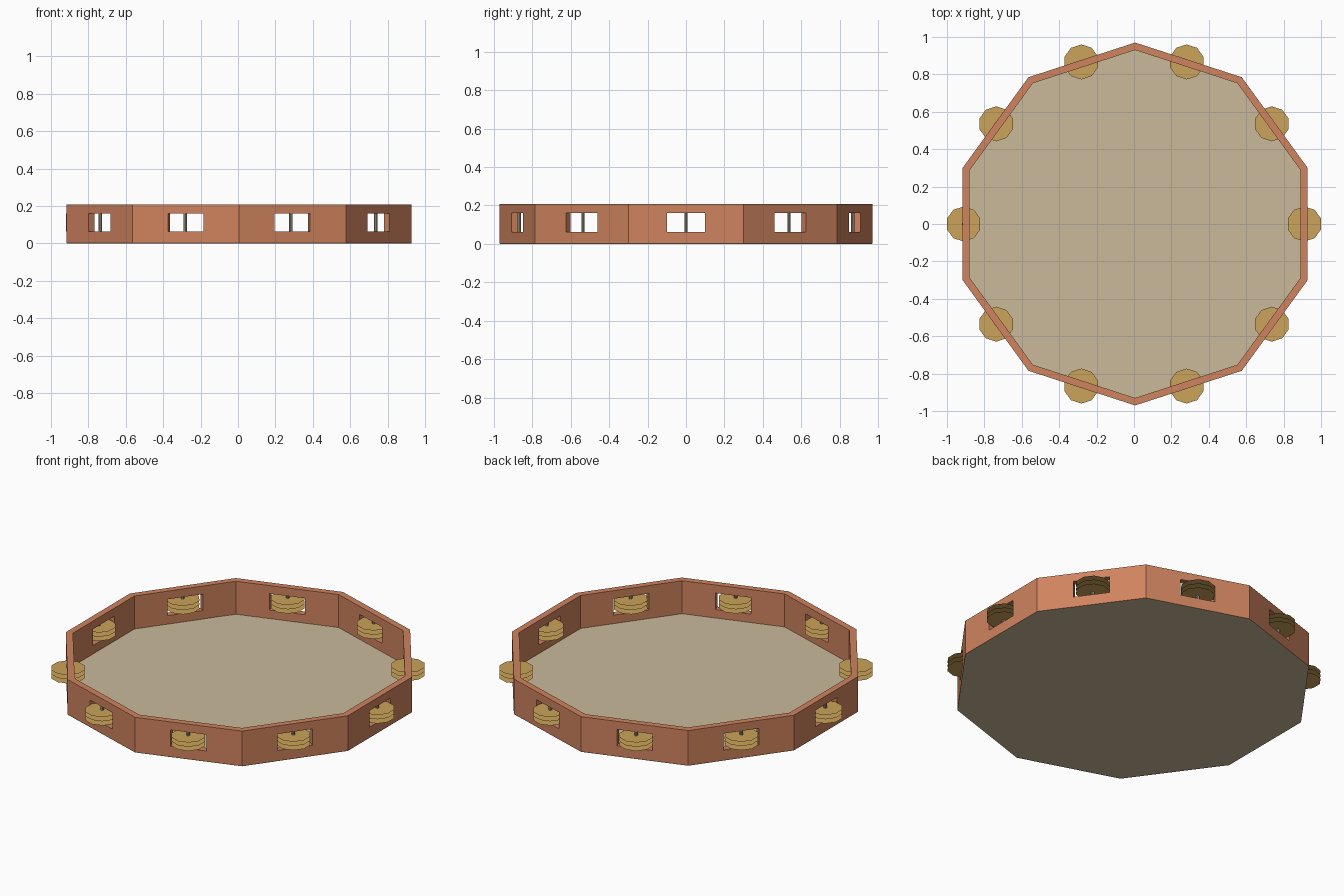
import bpy, bmesh, math
from mathutils import Vector

if "Cube" in bpy.data.objects:
    bpy.data.objects.remove(bpy.data.objects["Cube"])

SIDES = 10
R = 0.97                                   # outer corner radius of the frame
APOTHEM = R * math.cos(math.pi / SIDES)
HALF = R * math.sin(math.pi / SIDES)       # half a panel's length
WALL = 0.038
HEIGHT = 0.208
WIN_Z = (0.063, 0.16)
WIN_HALF = 0.1
CX = 0.006                                 # frame sits slightly off the jingle ring


def srgb(r, g, b):
    def lin(c):
        c /= 255
        return c / 12.92 if c <= 0.04045 else ((c + 0.055) / 1.055) ** 2.4
    return (lin(r), lin(g), lin(b), 1)


def material(name, rgb):
    m = bpy.data.materials.new(name)
    m.diffuse_color = srgb(*rgb)
    m.use_nodes = True
    m.node_tree.nodes["Principled BSDF"].inputs["Base Color"].default_value = m.diffuse_color
    return m


def finish(name, bm, mat):
    bmesh.ops.remove_doubles(bm, verts=bm.verts, dist=0.0002)
    mesh = bpy.data.meshes.new(name)
    bm.to_mesh(mesh)
    bm.free()
    mesh.materials.append(mat)
    obj = bpy.data.objects.new(name, mesh)
    bpy.context.collection.objects.link(obj)
    return obj


def quad(bm, pts):
    bm.faces.new([bm.verts.new(p) for p in pts])


def ngon(radius, z, cx=0.0, cy=0.0):
    return [Vector((cx + radius * math.cos(math.pi / 2 + i * math.tau / SIDES),
                    cy + radius * math.sin(math.pi / 2 + i * math.tau / SIDES), z))
            for i in range(SIDES)]


wood = material("terracotta wood", (207, 131, 94))
hide = material("beige skin", (203, 186, 155))
brass = material("brass", (203, 163, 90))
steel = material("grey pin", (165, 158, 140))

# Frame: ten flat panels, each with a rectangular window
bm = bmesh.new()
inner_half = (APOTHEM - WALL) * math.tan(math.pi / SIDES)
rows = [0.001, WIN_Z[0], WIN_Z[1], HEIGHT]
for k in range(SIDES):
    a = k * math.tau / SIDES
    n = Vector((math.cos(a), math.sin(a), 0))
    t = Vector((-math.sin(a), math.cos(a), 0))

    def point(side, col, row):
        h = inner_half if side else HALF
        u = (-h, -WIN_HALF, WIN_HALF, h)[col]
        return n * (APOTHEM - WALL * side) + t * u + Vector((CX, 0, rows[row]))

    for c in range(3):
        for r in range(3):
            if (c, r) == (1, 1):
                continue
            cell = [(c, r), (c + 1, r), (c + 1, r + 1), (c, r + 1)]
            quad(bm, [point(0, *p) for p in cell])
            quad(bm, [point(1, *p) for p in reversed(cell)])
        # top and bottom rims
        quad(bm, [point(0, c, 3), point(0, c + 1, 3), point(1, c + 1, 3), point(1, c, 3)])
        quad(bm, [point(1, c, 0), point(1, c + 1, 0), point(0, c + 1, 0), point(0, c, 0)])
    # window reveals
    ring = [(1, 1), (2, 1), (2, 2), (1, 2)]
    for p, q in zip(ring, ring[1:] + ring[:1]):
        quad(bm, [point(0, *p), point(1, *p), point(1, *q), point(0, *q)])
bmesh.ops.remove_doubles(bm, verts=bm.verts, dist=0.0002)
bmesh.ops.recalc_face_normals(bm, faces=bm.faces)
finish("frame", bm, wood)

# Drum skin: covers the underside and shows inside the frame
bm = bmesh.new()
low = ngon(R, 0.0, CX)
top = ngon(R - WALL / math.cos(math.pi / SIDES), 0.013, CX)
quad(bm, list(reversed(low)))
quad(bm, top)
for i in range(SIDES):
    j = (i + 1) % SIDES
    quad(bm, [low[i], low[j], top[j], top[i]])
finish("drum_skin", bm, hide)

# Jingles: three paper-thin discs on an upright pin in every window
for k in range(SIDES):
    a = k * math.tau / SIDES
    x, y = 0.911 * math.cos(a), 0.911 * math.sin(a)
    bm = bmesh.new()
    for z in (0.086, 0.111, 0.136):
        quad(bm, ngon(0.0935, z, x, y))
    finish(f"jingle_discs_{k + 1}", bm, brass)
    bm = bmesh.new()
    bmesh.ops.create_cone(bm, cap_ends=True, segments=8, radius1=0.009, radius2=0.009,
                          depth=WIN_Z[1] - WIN_Z[0])
    bmesh.ops.translate(bm, verts=bm.verts, vec=(x, y, sum(WIN_Z) / 2))
    finish(f"jingle_pin_{k + 1}", bm, steel)
